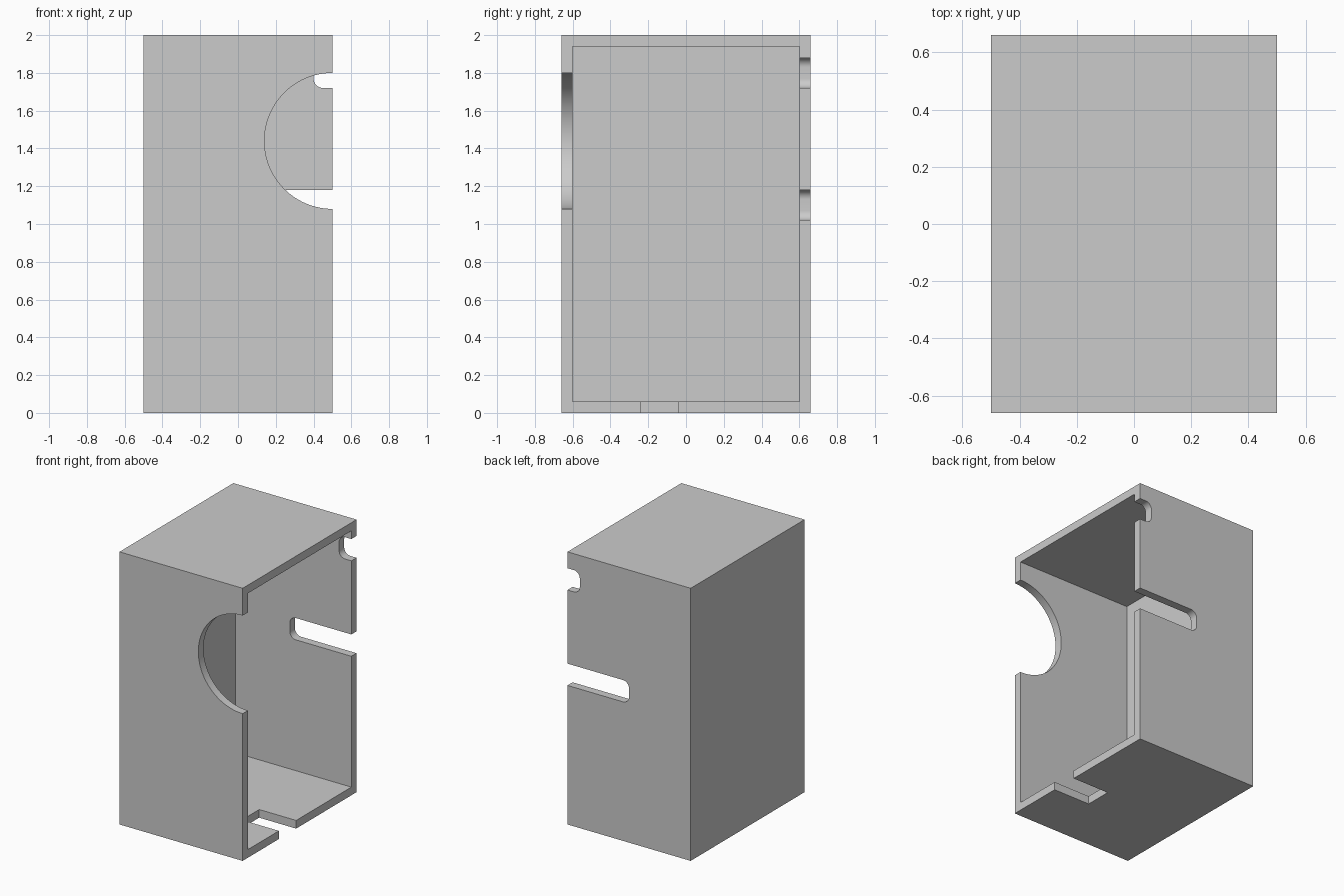
import bpy
import bmesh
from math import cos, sin, pi, radians

old = bpy.data.objects.get("Cube")
if old:
    bpy.data.objects.remove(old, do_unlink=True)

WALL = 0.06
W, D, H = 1.0, 1.32, 2.0

grey = bpy.data.materials.new("light_grey")
grey.use_nodes = True
colour = (0.6, 0.6, 0.6, 1)
grey.diffuse_color = colour
grey.node_tree.nodes["Principled BSDF"].inputs["Base Color"].default_value = colour


def finish(name, bm):
    bmesh.ops.recalc_face_normals(bm, faces=bm.faces)
    mesh = bpy.data.meshes.new(name)
    bm.to_mesh(mesh)
    bm.free()
    mesh.materials.append(grey)
    ob = bpy.data.objects.new(name, mesh)
    bpy.context.collection.objects.link(ob)
    return ob


def box(name, low, high):
    bm = bmesh.new()
    bmesh.ops.create_cube(bm, size=1)
    for v in bm.verts:
        v.co = [(a + b) / 2 + c * (b - a) for a, b, c in zip(low, high, v.co)]
    return finish(name, bm)


def prism(name, profile, y0, y1):
    """Extrude an x-z profile along y."""
    bm = bmesh.new()
    face = bm.faces.new([bm.verts.new((x, y0, z)) for x, z in profile])
    ext = bmesh.ops.extrude_face_region(bm, geom=[face])
    for v in ext["geom"]:
        if isinstance(v, bmesh.types.BMVert):
            v.co.y = y1
    return finish(name, bm)


def arc(cx, cz, r, start, end, n):
    return [(cx + r * cos(start + (end - start) * i / n),
             cz + r * sin(start + (end - start) * i / n)) for i in range(n + 1)]


def slot(name, x0, z0, z1, r=0.05):
    """Slot open at the +x edge, with rounded inner corners, through the back wall."""
    profile = [(W, z0), (W, z1)]
    profile += arc(x0 + r, z1 - r, r, pi / 2, pi, 12)
    profile += arc(x0 + r, z0 + r, r, pi, 1.5 * pi, 12)
    return prism(name, profile, D / 2 - 0.1, D / 2 + 0.1)


# Outer block
housing = box("housing", (-W / 2, -D / 2, 0), (W / 2, D / 2, H))

# Cavity open at +x, round front opening, two back slots, floor notch
cutters = [
    box("cavity", (WALL - W / 2, WALL - D / 2, WALL), (W, D / 2 - WALL, H - WALL)),
    prism("round_opening", arc(W / 2, 1.44, 0.36, 0, 2 * pi, 96)[:-1],
          -D / 2 - 0.1, -D / 2 + 0.1),
    slot("upper_slot", 0.4, 1.72, 1.88),
    slot("lower_slot", 0.0, 1.02, 1.18),
    box("floor_notch", (0.2, -0.24, -0.1), (W, -0.04, 0.1)),
]

bpy.ops.object.select_all(action="DESELECT")
housing.select_set(True)
bpy.context.view_layer.objects.active = housing
for cutter in cutters:
    cutter.hide_render = True
    mod = housing.modifiers.new(cutter.name, "BOOLEAN")
    mod.operation = "DIFFERENCE"
    mod.solver = "EXACT"
    mod.object = cutter
    bpy.ops.object.modifier_apply(modifier=mod.name)
    bpy.data.objects.remove(cutter, do_unlink=True)

bpy.ops.object.shade_smooth_by_angle(angle=radians(30))
